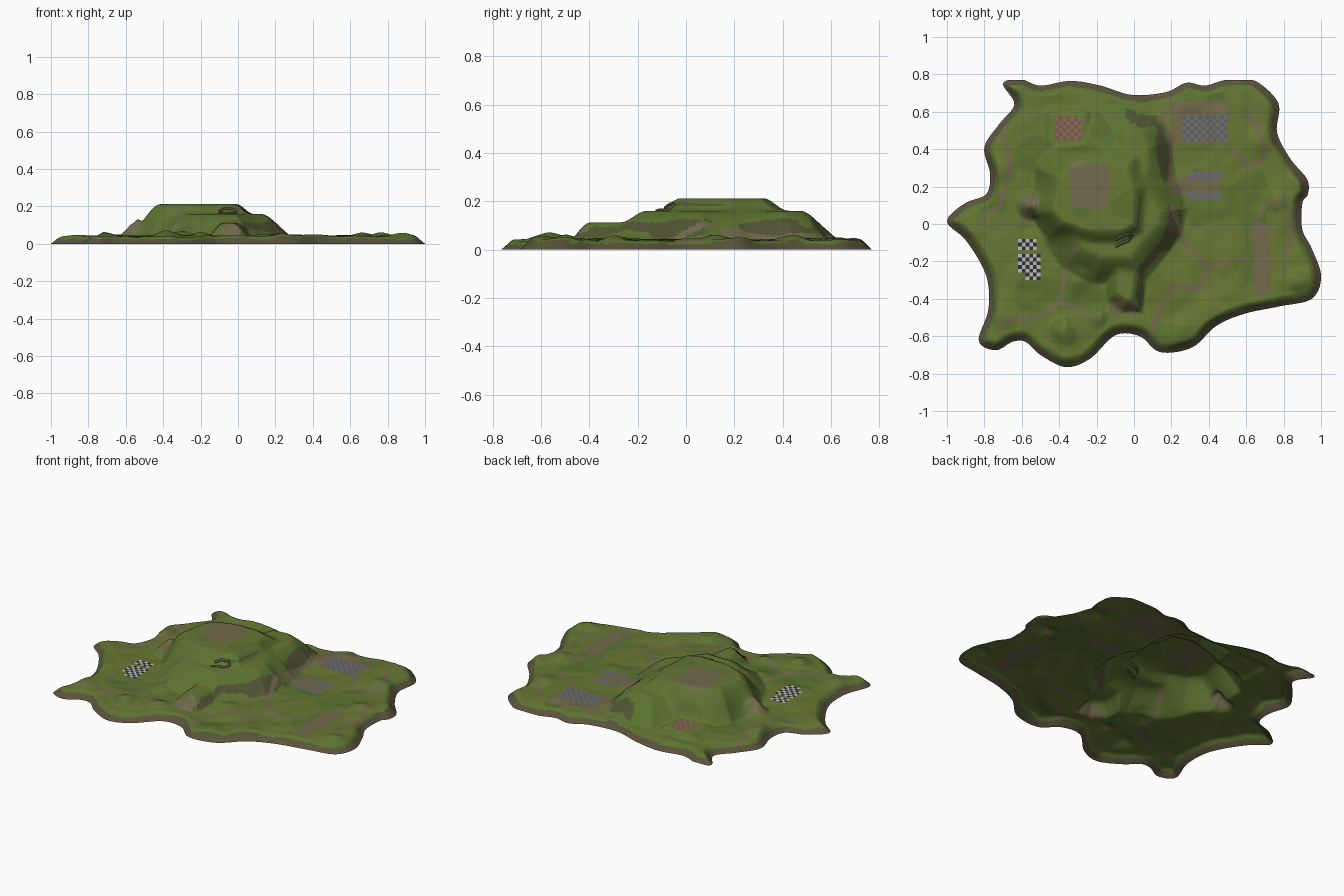
import bpy, math
from mathutils import Vector, noise, kdtree

if "Cube" in bpy.data.objects:
    bpy.data.objects.remove(bpy.data.objects["Cube"])

# Island coastline (x, y)
COAST = [(-.70,.75),(-.61,.775),(-.50,.74),(-.34,.765),(-.18,.74),(-.01,.69),(.17,.705),(.28,.755),
 (.38,.74),(.49,.77),(.63,.775),(.77,.65),(.765,.49),(.835,.35),(.925,.24),(.93,.16),(.90,.11),
 (.90,-.03),(.95,-.13),(1.0,-.28),(.95,-.40),(.78,-.44),(.59,-.48),(.44,-.545),(.31,-.66),
 (.14,-.685),(.03,-.60),(-.10,-.595),(-.235,-.72),(-.365,-.765),(-.50,-.70),(-.58,-.63),
 (-.65,-.63),(-.74,-.675),(-.83,-.625),(-.78,-.465),(-.78,-.32),(-.82,-.21),(-.905,-.08),
 (-1.0,.015),(-.905,.11),(-.79,.16),(-.77,.27),(-.80,.41),(-.72,.535),(-.64,.64)]
# Hill terraces: foot contour, top height, slope width, foot offset
SUMMIT = [(-.53,.05),(-.52,.3),(-.40,.42),(-.1,.46),(.06,.40),(.12,.2),(.10,-.08),(-.05,-.14),(-.3,-.14),(-.46,-.08)]
SHOULDER = [(.02,.61),(.12,.57),(.20,.44),(.19,.25),(.27,.08),(.24,-.06),(.12,-.2),(.04,-.30),(-.2,-.30),
            (-.36,-.22),(-.48,-.08),(-.52,.1),(-.5,.3),(-.42,.40),(-.24,.42),(-.18,.60)]
TONGUE = [(-.15,-.2),(-.14,-.4),(-.06,-.47),(.03,-.46),(.06,-.3),(.1,-.15)]
TERRACES = [(SUMMIT, .209, .15, .02), (SHOULDER, .160, .16, .02), (TONGUE, .112, .08, .01)]
# Small knolls: x, y, radius, height
KNOLLS = [(-.55,.1,.07,.07),(.75,.13,.07,.022),(.67,.43,.08,.015),(.23,-.57,.08,.015),(-.38,-.57,.08,.025),
          (-.2,-.5,.06,.02),(.88,-.3,.07,.02),(-.72,.3,.08,.015),(-.7,-.5,.08,.015),(-.3,-.3,.08,.025),(.05,.65,.08,.01)]
# Level pads: x0, x1, y0, y1, height
PADS = [(-.44,-.27,.44,.58,.06),(.26,.50,.43,.58,.045),(.30,.47,.13,.28,.042),(-.62,-.50,-.30,-.08,.045),(.62,.73,-.37,0,.04)]
# Dirt tracks
TRACKS = [[(-.7,.5),(-.66,.3),(-.72,.1),(-.82,.02)], [(-.72,-.52),(-.5,-.5),(-.4,-.42),(-.3,-.45),(-.2,-.52)],
 [(-.4,-.42),(-.36,-.25),(-.3,-.1)], [(.08,-.62),(.14,-.45),(.2,-.33),(.35,-.35),(.4,-.22),(.6,-.18)],
 [(.2,.1),(.28,-.12),(.4,-.22)], [(.2,.2),(.2,.4),(.15,.6)], [(.5,.42),(.62,.3),(.7,.35),(.68,.5),(.6,.6)],
 [(.62,-.05),(.7,.1),(.8,.15),(.85,0),(.82,-.2)]]

def smooth(t):
    t = max(0, min(1, t))
    return t * t * (3 - 2 * t)

def rounded(t):
    # Steep at the foot, rolling over at the top
    t = max(0, min(1, t))
    return .6 * math.sin(t * math.pi / 2) + .4 * smooth(t)

def wobble(x, y, f, seed):
    return noise.noise(Vector((x * f, y * f, seed)))

def seg_dist(x, y, a, b):
    dx, dy = b[0] - a[0], b[1] - a[1]
    t = max(0, min(1, ((x - a[0]) * dx + (y - a[1]) * dy) / (dx * dx + dy * dy)))
    return math.hypot(x - a[0] - t * dx, y - a[1] - t * dy)

def depth_inside(x, y, poly):
    inside, d = False, 9
    for i, b in enumerate(poly):
        a = poly[i - 1]
        d = min(d, seg_dist(x, y, a, b))
        if (a[1] > y) != (b[1] > y) and x < (b[0] - a[0]) * (y - a[1]) / (b[1] - a[1]) + a[0]:
            inside = not inside
    return d if inside else -d

def material(name, rgb):
    m = bpy.data.materials.new(name)
    m.diffuse_color = (*rgb, 1)
    m.use_nodes = True
    m.node_tree.nodes["Principled BSDF"].inputs["Base Color"].default_value = m.diffuse_color
    return m

def catmull(pts, n):
    out, c = [], len(pts)
    for i in range(c):
        p0, p1, p2, p3 = (Vector(pts[(i + k) % c]) for k in (-1, 0, 1, 2))
        for j in range(n):
            t = j / n
            p = .5 * (2 * p1 + (p2 - p0) * t + (2 * p0 - 5 * p1 + 4 * p2 - p3) * t * t + (3 * p1 - p0 - 3 * p2 + p3) * t ** 3)
            out.append((max(-1, min(1, p.x)), max(-.77, min(.77, p.y))))
    return out

coast = catmull(COAST, 8)
dense = catmull(COAST, 24)
tree = kdtree.KDTree(len(dense))
for i, p in enumerate(dense):
    tree.insert((p[0], p[1], 0), i)
tree.balance()

def shore(x, y):
    return tree.find((x, y, 0))[2]

def height(x, y):
    ground = .042 + .013 * wobble(x, y, 5, 3) + .006 * wobble(x, y, 12, 7)
    total = 0
    if -.7 < x < .4 and -.6 < y < .72:
        for poly, top, width, off in TERRACES:
            d = depth_inside(x, y, poly) + off + .025 * wobble(x, y, 6, 1)
            if d > 0:
                total += ((top - ground) * rounded(d / width)) ** 6
    z = ground + total ** (1 / 6)
    for kx, ky, r, h in KNOLLS:
        z += h * (1 - smooth(math.hypot(x - kx, y - ky) / r * .8)) * (1 - .7 * smooth((z - .06) / .06))
    for x0, x1, y0, y1, h in PADS:
        away = math.hypot(max(x0 - x, 0, x - x1), max(y0 - y, 0, y - y1))
        z += (h - z) * (1 - smooth(away / .06))
    return min(z, .212) * smooth(.12 + shore(x, y) / .065)

# Terrain skin: rings of the coastline shrinking to the middle
grass = material("grass", (.14, .185, .035))
lush = material("lush_grass", (.105, .17, .03))
steep = material("steep_earth", (.085, .09, .035))
dirt = material("dirt", (.165, .145, .07))
rim = material("shore_earth", (.10, .085, .045))
RINGS, N = 88, len(coast)
verts, faces = [(0, 0, height(0, 0))], []
for r in range(1, RINGS + 1):
    t = r / RINGS
    for x, y in coast:
        verts.append((x * t, y * t, 0 if r == RINGS else height(x * t, y * t)))
for i in range(N):
    faces.append((0, 1 + (i + 1) % N, 1 + i))
    for r in range(RINGS - 1):
        a, b = 1 + r * N + i, 1 + r * N + (i + 1) % N
        faces.append((a, b, b + N, a + N))
mesh = bpy.data.meshes.new("terrain")
mesh.from_pydata(verts, [], faces)
for m in (grass, lush, steep, dirt, rim):
    mesh.materials.append(m)
mesh.update()

# Bare earth areas: x0, x1, y0, y1
BARE = [(-.34,-.14,.08,.33),(.63,.73,-.37,0),(.2,.46,.14,.25),(.2,.5,.43,.66),(-.13,.02,-.48,-.41)]

def ground_kind(x, y, slope):
    if shore(x, y) < .03:
        return 4
    wx, wy = x + .02 * wobble(x, y, 12, 5), y + .02 * wobble(x, y, 12, 9)
    if any(a < wx < b and c < wy < d for a, b, c, d in BARE) or math.hypot(wx + .56, wy - .1) < .05:
        return 3
    if any(seg_dist(x, y, p[k], p[k + 1]) < .013 for p in TRACKS for k in range(len(p) - 1)):
        return 3
    if slope < .74 and x > -.05:
        return 2
    return 1 if slope < .95 or wobble(x, y, 4, 11) > .2 else 0

for f in mesh.polygons:
    f.material_index = ground_kind(f.center.x, f.center.y, abs(f.normal.z))
    f.use_smooth = True
# Skin faces upward
if sum(f.normal.z for f in mesh.polygons) < 0:
    mesh.flip_normals()
bpy.context.collection.objects.link(bpy.data.objects.new("terrain", mesh))

# Chequered paving laid on the ground
def paving(name, x0, y0, nx, ny, cell, col_a, col_b):
    v, f = [], []
    for j in range(ny + 1):
        for i in range(nx + 1):
            x, y = x0 + i * cell, y0 + j * cell
            v.append((x, y, height(x, y) + .0015))
    for j in range(ny):
        for i in range(nx):
            a = j * (nx + 1) + i
            f.append((a, a + 1, a + nx + 2, a + nx + 1))
    me = bpy.data.meshes.new(name)
    me.from_pydata(v, [], f)
    me.materials.append(material(name + "_a", col_a))
    me.materials.append(material(name + "_b", col_b))
    for k, p in enumerate(me.polygons):
        p.material_index = (k % nx + k // nx) % 2
    bpy.context.collection.objects.link(bpy.data.objects.new(name, me))

WHITE, BLACK = (.5, .5, .5), (.03, .03, .03)
SLATE, STONE = (.14, .14, .16), (.16, .15, .15)
paving("red_paving", -.42, .45, 7, 6, .02, (.25, .09, .07), (.20, .17, .10))
paving("blue_paving", .26, .44, 12, 7, .02, (.11, .12, .15), (.17, .16, .12))
paving("grey_paving_lower", .30, .13, 9, 2, .019, SLATE, STONE)
paving("grey_paving_upper", .30, .24, 9, 2, .019, SLATE, STONE)
paving("white_paving_lower", -.62, -.26, 6, 5, .02, WHITE, BLACK)
paving("white_paving_upper", -.62, -.14, 5, 3, .02, WHITE, BLACK)
paving("white_paving_end", -.58, -.30, 4, 2, .02, WHITE, BLACK)

# Small hooked rock bank near the summit edge
curve = bpy.data.curves.new("rock_hook", "CURVE")
curve.dimensions = "3D"
curve.bevel_depth = .008
curve.bevel_resolution = 2
curve.use_fill_caps = True
path = [(-.10, -.12), (-.06, -.10), (-.03, -.09), (-.012, -.065), (-.03, -.05), (-.07, -.065), (-.10, -.085)]
s = curve.splines.new("POLY")
s.points.add(len(path) - 1)
for pt, (x, y) in zip(s.points, path):
    pt.co = (x, y, height(x, y), 1)
curve.materials.append(steep)
bpy.context.collection.objects.link(bpy.data.objects.new("rock_hook", curve))
